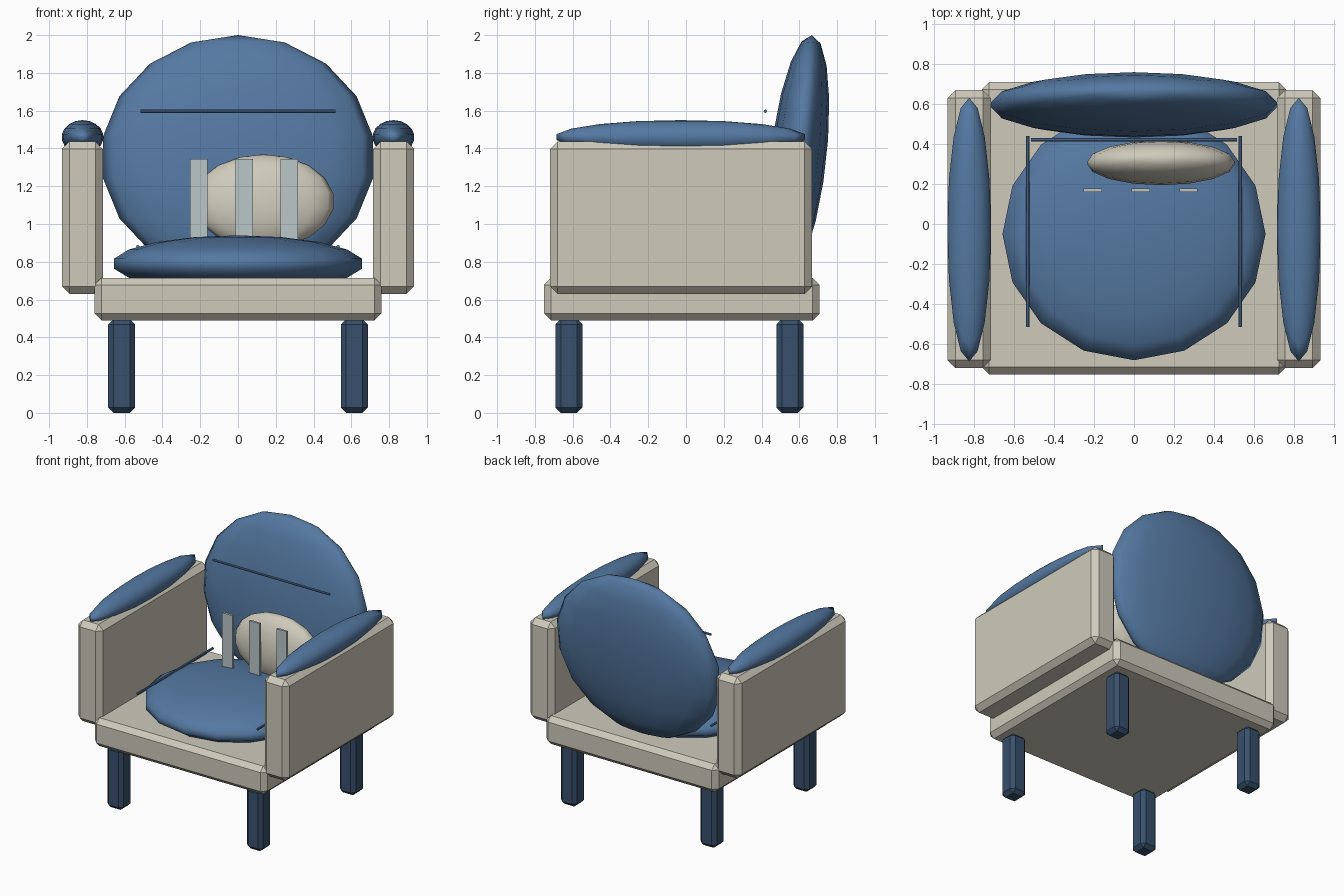
import bpy
from math import radians, pi

if "Cube" in bpy.data.objects:
    bpy.data.objects.remove(bpy.data.objects["Cube"])


def material(name, rgb):
    m = bpy.data.materials.new(name)
    m.diffuse_color = (*rgb, 1)
    m.use_nodes = True
    m.node_tree.nodes["Principled BSDF"].inputs["Base Color"].default_value = m.diffuse_color
    return m


BEIGE = material("beige_fabric", (0.62, 0.59, 0.50))
BLUE = material("blue_fabric", (0.09, 0.19, 0.36))
DARK = material("dark_blue_leg", (0.04, 0.08, 0.15))
PALE = material("pale_stripe", (0.50, 0.57, 0.58))


def finish(name, mat):
    o = bpy.context.object
    o.name = name
    o.data.materials.append(mat)
    return o


def box(name, x, y, z, mat, bevel=0):
    """Box from (min, max) ranges, with an optional single chamfer."""
    rs = (x, y, z)
    bpy.ops.mesh.primitive_cube_add(size=1, location=[(a + b) / 2 for a, b in rs])
    o = finish(name, mat)
    o.scale = [b - a for a, b in rs]
    bpy.ops.object.transform_apply(location=False, rotation=False, scale=True)
    if bevel:
        m = o.modifiers.new("chamfer", 'BEVEL')
        m.width = bevel
        m.segments = 1
    return o


def cushion(name, loc, radii, mat, rot=(0, 0, 0)):
    """Squashed low-poly sphere."""
    bpy.ops.mesh.primitive_uv_sphere_add(segments=16, ring_count=9, radius=1,
                                         location=loc, rotation=rot)
    o = finish(name, mat)
    o.scale = radii
    bpy.ops.object.transform_apply(location=False, rotation=False, scale=True)
    bpy.ops.object.shade_smooth()
    return o


def rod(name, loc, length, rot):
    bpy.ops.mesh.primitive_cylinder_add(vertices=8, radius=0.009, depth=length,
                                        location=loc, rotation=rot)
    return finish(name, BLUE)


# Seat frame
box("seat_frame", (-0.76, 0.76), (-0.752, 0.708), (0.49, 0.715), BEIGE, 0.037)

# Arms, arm pads, legs and seat piping on both sides
for side, s in (("left", -1), ("right", 1)):
    box(side + "_arm", sorted((s * 0.715, s * 0.932)), (-0.72, 0.668),
        (0.63, 1.437), BEIGE, 0.04)
    cushion(side + "_arm_pad", (s * 0.823, -0.028, 1.46), (0.111, 0.668, 0.09), BLUE)
    for end, y in (("front", -0.62), ("back", 0.55)):
        box(f"{end}_{side}_leg", sorted((s * 0.545, s * 0.687)),
            (y - 0.071, y + 0.071), (0, 0.497), DARK, 0.028)
    rod(side + "_seat_piping", (s * 0.53, -0.037, 0.88), 0.955, (pi / 2, 0, 0))

# Seat and leaning back cushion
cushion("seat_cushion", (0, -0.05, 0.79), (0.667, 0.64, 0.15), BLUE)
cushion("back_cushion", (0, 0.595, 1.353), (0.725, 0.148, 0.651), BLUE,
        (radians(-6.3), 0, 0))
rod("back_piping", (0, 0.42, 1.597), 1.03, (0, pi / 2, 0))

# Throw pillow with floating stripes in front
cushion("throw_pillow", (0.135, 0.305, 1.12), (0.375, 0.109, 0.25), BEIGE,
        (radians(-6), 0, 0))
for i, x in enumerate((-0.207, 0.033, 0.272)):
    box(f"pillow_stripe_{i + 1}", (x - 0.046, x + 0.046), (0.16, 0.178),
        (0.895, 1.345), PALE)
